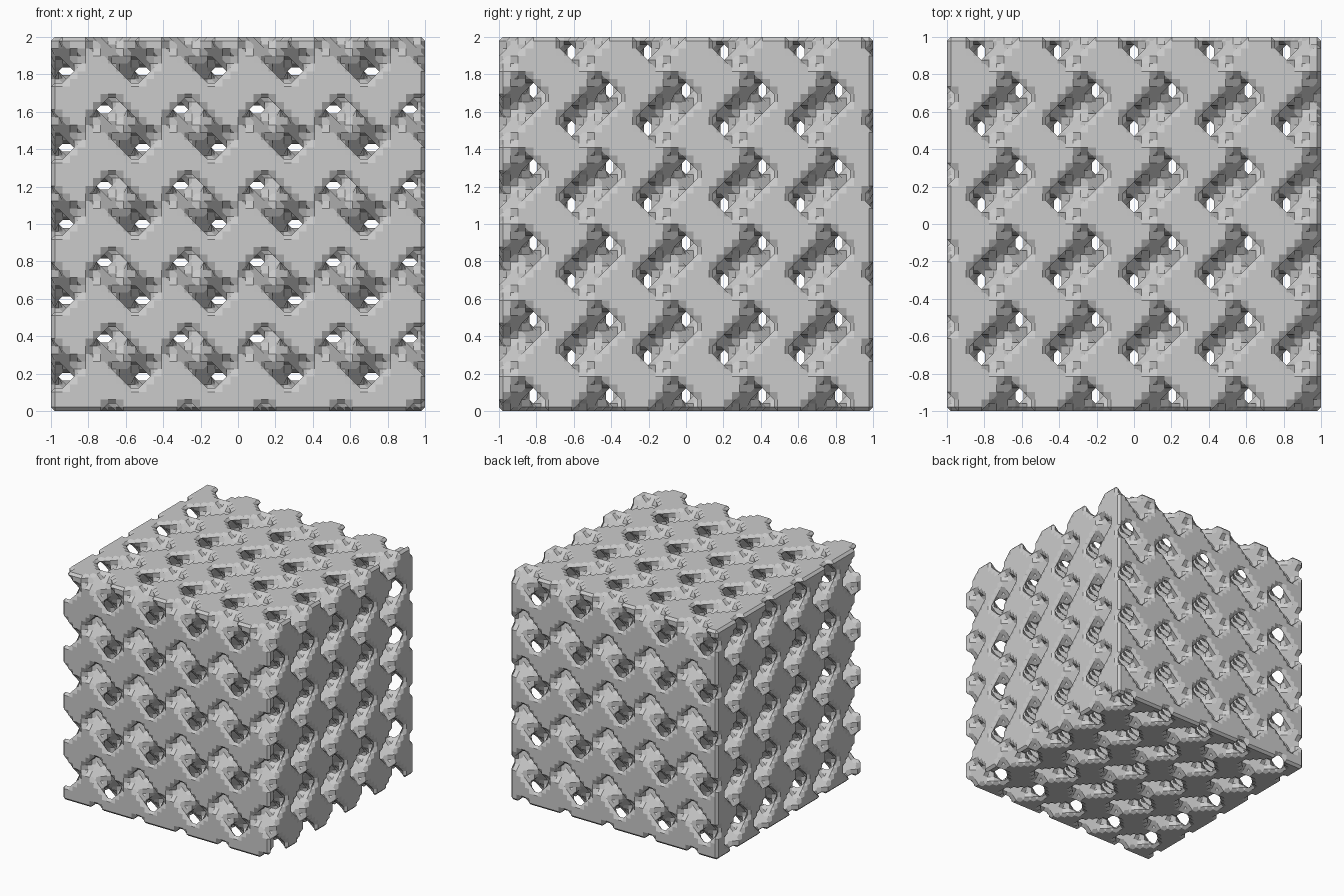
import bpy
from math import sin, cos, pi

if "Cube" in bpy.data.objects:
    bpy.data.objects.remove(bpy.data.objects["Cube"])

N = 49              # solid blocks along each side of the cube
PERIOD = 10         # blocks per repeat of the gyroid
LEVEL = 0.4         # wall threshold
H = 2.0 / N
MID = (N + 1) // 2

# One repeat of the gyroid, sampled on the block grid
S = [sin(2 * pi * i / PERIOD) for i in range(PERIOD)]
C = [cos(2 * pi * i / PERIOD) for i in range(PERIOD)]
R = range(PERIOD)
CELL = [[[C[x] * S[y] - C[y] * S[z] - C[z] * S[x] < LEVEL for z in R] for y in R] for x in R]


def is_solid(x, y, z):
    if not (1 <= x <= N and 1 <= y <= N and 1 <= z <= N):
        return False
    return CELL[(x - MID) % PERIOD][(y - MID) % PERIOD][(z - MID) % PERIOD]


# Six sides of a grid cell, corners counter-clockwise from outside
CORNERS = [(x, y, z) for x in (0, 1) for y in (0, 1) for z in (0, 1)]
SIDES = []
for axis in range(3):
    for s in (0, 1):
        ring = []
        for u, v in ((0, 0), (1, 0), (1, 1), (0, 1)):
            p = [0, 0, 0]
            p[axis], p[(axis + 1) % 3], p[(axis + 2) % 3] = s, u, v
            ring.append(tuple(p))
        SIDES.append(ring if s else ring[::-1])


def cell_loops(mask):
    """Surface polygons inside one cell, as doubled edge-midpoint offsets."""
    full = {c: bool(mask >> i & 1) for i, c in enumerate(CORNERS)}
    mid = lambda a, b: tuple(i + j for i, j in zip(a, b))
    follow = {}
    for ring in SIDES:
        for i in range(4):
            if full[ring[i]] and not full[ring[(i + 1) % 4]]:
                j = i
                while full[ring[(j - 1) % 4]]:
                    j -= 1
                follow[mid(ring[i], ring[(i + 1) % 4])] = mid(ring[j % 4], ring[(j - 1) % 4])
    loops = []
    while follow:
        start, p = follow.popitem()
        loop = [start]
        while p != start:
            loop.append(p)
            p = follow.pop(p)
        loops.append(loop[::-1])
    return loops


LOOPS = [cell_loops(m) for m in range(256)]

# Skin the block volume with chamfered facets
G = range(N + 2)
grid = [[[is_solid(x, y, z) for z in G] for y in G] for x in G]
index, verts, faces = {}, [], []
for x in range(N + 1):
    for y in range(N + 1):
        for z in range(N + 1):
            mask = 0
            for i, (a, b, c) in enumerate(CORNERS):
                if grid[x + a][y + b][z + c]:
                    mask |= 1 << i
            for loop in LOOPS[mask]:
                face = []
                for a, b, c in loop:
                    key = (2 * x + a, 2 * y + b, 2 * z + c)
                    if key not in index:
                        index[key] = len(verts)
                        verts.append(((key[0] / 2 - MID) * H, (key[1] / 2 - MID) * H,
                                      (key[2] / 2 - MID) * H + 1))
                    face.append(index[key])
                faces.append(face)

mesh = bpy.data.meshes.new("gyroid_lattice_cube")
mesh.from_pydata(verts, [], faces)
mesh.update()
obj = bpy.data.objects.new("gyroid_lattice_cube", mesh)
bpy.context.collection.objects.link(obj)
